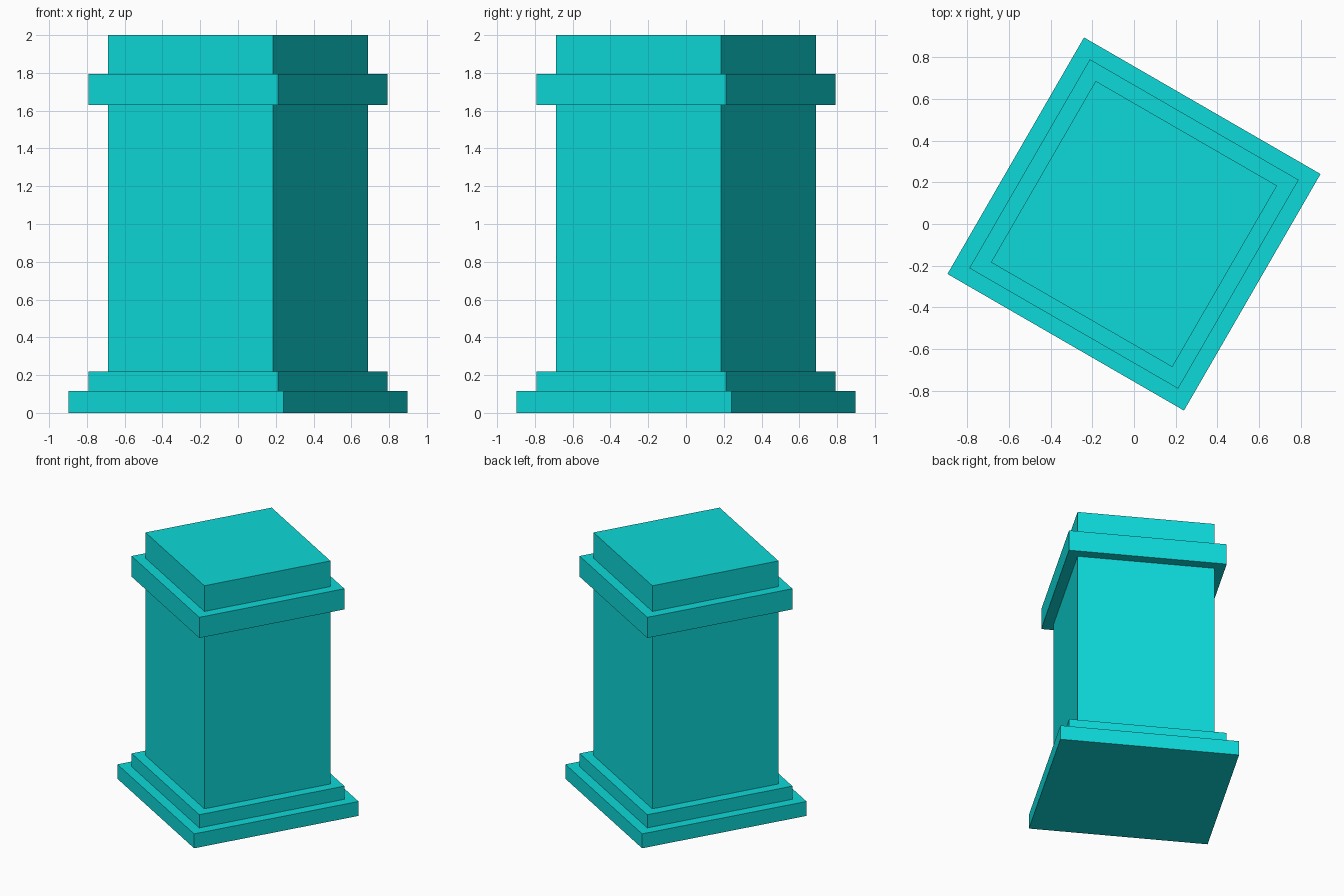
import bpy
import math

cube = bpy.data.objects.get("Cube")
if cube:
    bpy.data.objects.remove(cube, do_unlink=True)

# Single flat colour
COLOUR = (0.004, 0.69, 0.69, 1.0)
turquoise = bpy.data.materials.new("turquoise")
turquoise.use_nodes = True
turquoise.diffuse_color = COLOUR
bsdf = next(n for n in turquoise.node_tree.nodes if n.type == 'BSDF_PRINCIPLED')
bsdf.inputs["Base Color"].default_value = COLOUR

TURN = math.radians(-30)


def square_block(name, half_width, bottom, top):
    """Square slab turned about the pillar's vertical axis."""
    bpy.ops.mesh.primitive_cube_add(size=1, location=(0, 0, (bottom + top) / 2))
    block = bpy.context.object
    block.name = name
    block.scale = (2 * half_width, 2 * half_width, top - bottom)
    bpy.ops.object.transform_apply(location=False, rotation=False, scale=True)
    block.rotation_euler.z = TURN
    block.data.materials.append(turquoise)
    return block


# Stepped base
square_block("base_plinth", 0.656, 0.0, 0.115)
square_block("base_step", 0.579, 0.115, 0.22)

# Shaft runs up through the collar to the flat top
square_block("shaft", 0.503, 0.22, 2.0)

# Projecting collar near the top
square_block("collar", 0.579, 1.63, 1.795)
